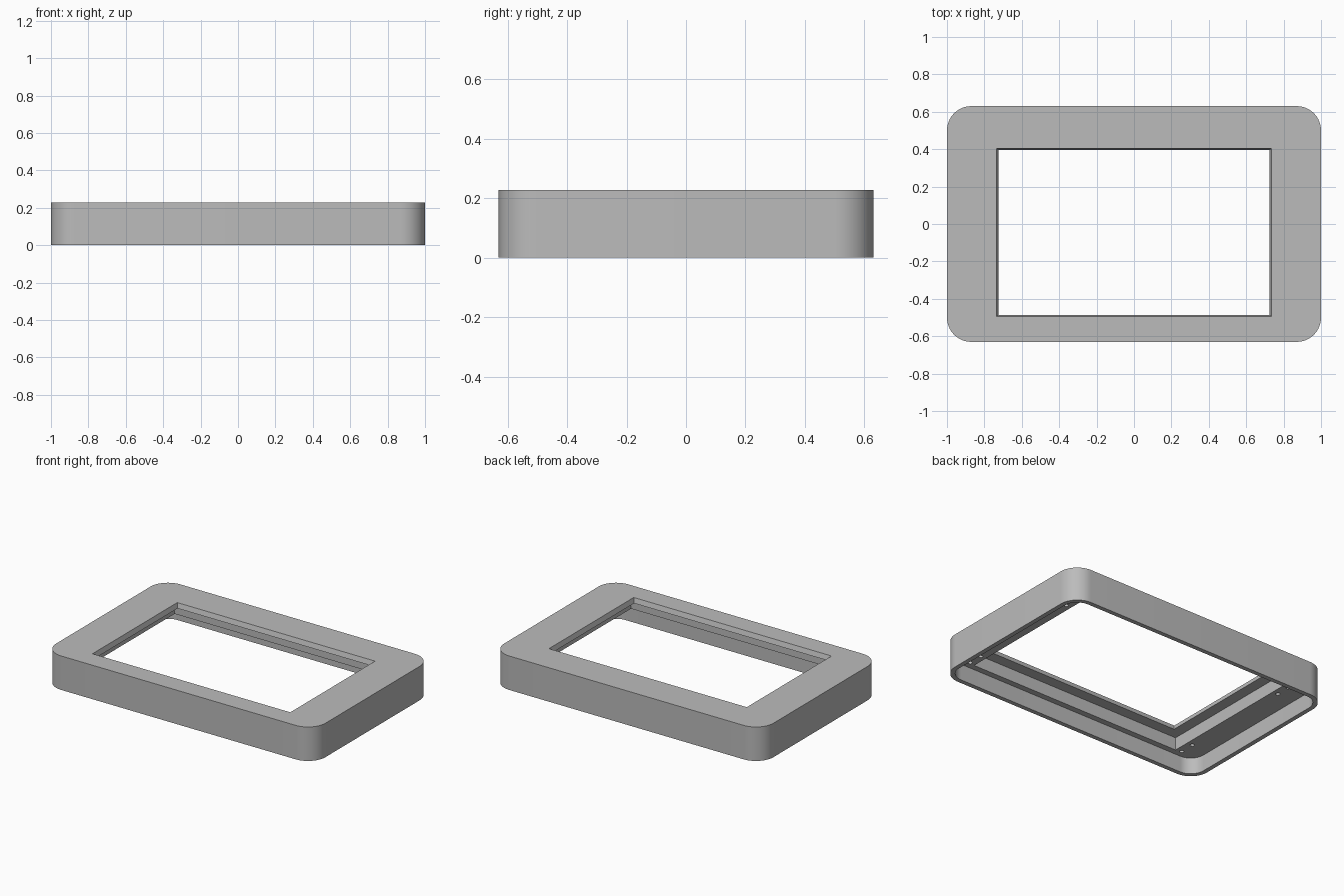
import bpy
import bmesh
from math import cos, sin, pi, radians

cube = bpy.data.objects.get("Cube")
if cube:
    bpy.data.objects.remove(cube, do_unlink=True)

HEIGHT = 0.228
PLATE_Z = 0.195      # underside of the front plate
LEDGE_Z = 0.11       # underside of the mounting ledge
WINDOW_Y = -0.045    # window and screen pocket sit off centre

grey = bpy.data.materials.new("plain grey")
grey.use_nodes = True
grey.diffuse_color = (0.5, 0.5, 0.5, 1)
grey.node_tree.nodes["Principled BSDF"].inputs["Base Color"].default_value = (0.5, 0.5, 0.5, 1)


def outline(hx, hy, radius=0.0, steps=16):
    """Rectangle outline, counterclockwise, with optional round corners."""
    points = []
    for i, (sx, sy) in enumerate([(1, 1), (-1, 1), (-1, -1), (1, -1)]):
        cx, cy = sx * (hx - radius), sy * (hy - radius)
        for k in range(steps + 1 if radius else 1):
            a = (i + k / steps) * pi / 2
            points.append((cx + radius * cos(a), cy + radius * sin(a)))
    return points


def prism(name, bottom, top, z0, z1, x=0.0, y=0.0):
    """Solid between two outlines with the same number of points."""
    bm = bmesh.new()
    low = [bm.verts.new((px + x, py + y, z0)) for px, py in bottom]
    high = [bm.verts.new((px + x, py + y, z1)) for px, py in top]
    bm.faces.new(low[::-1])
    bm.faces.new(high)
    n = len(low)
    for i in range(n):
        j = (i + 1) % n
        bm.faces.new((low[i], low[j], high[j], high[i]))
    mesh = bpy.data.meshes.new(name)
    bm.to_mesh(mesh)
    bm.free()
    mesh.materials.append(grey)
    obj = bpy.data.objects.new(name, mesh)
    bpy.context.collection.objects.link(obj)
    return obj


def cut(target, cutter):
    """Subtract the cutter and remove it."""
    cutter.hide_render = True
    mod = target.modifiers.new("cut", "BOOLEAN")
    mod.operation = "DIFFERENCE"
    mod.solver = "EXACT"
    mod.object = cutter
    bpy.context.view_layer.objects.active = target
    bpy.ops.object.modifier_apply(modifier=mod.name)
    bpy.data.objects.remove(cutter, do_unlink=True)


# Outer shell with rounded corners
shape = outline(1.0, 0.63, 0.13)
frame = prism("bezel_frame", shape, shape, 0, HEIGHT)

# Open cavity on the underside, leaving a thin wall
shape = outline(0.97, 0.60, 0.10)
cut(frame, prism("cavity_cutter", shape, shape, -0.1, LEDGE_Z))

# Screen pocket above the ledge
shape = outline(0.80, 0.515)
cut(frame, prism("pocket_cutter", shape, shape, -0.1, PLATE_Z, y=WINDOW_Y))

# Window with slightly sloping edges
cut(frame, prism("window_cutter", outline(0.715, 0.43), outline(0.745, 0.46),
                 PLATE_Z - 0.0365, HEIGHT + 0.0365, y=WINDOW_Y))

# Blind screw holes in the ledge, in pairs at each corner
circle = outline(0.014, 0.014, 0.0139, 4)
for side in (-1, 1):
    for offset in (-0.505, -0.405, 0.405, 0.505):
        cut(frame, prism("hole_cutter", circle, circle, LEDGE_Z - 0.05, LEDGE_Z + 0.06,
                         x=side * 0.84, y=WINDOW_Y + offset))

# Smooth round corners, crisp edges elsewhere
bpy.ops.object.select_all(action="DESELECT")
frame.select_set(True)
bpy.context.view_layer.objects.active = frame
bpy.ops.object.shade_smooth_by_angle(angle=radians(30))
